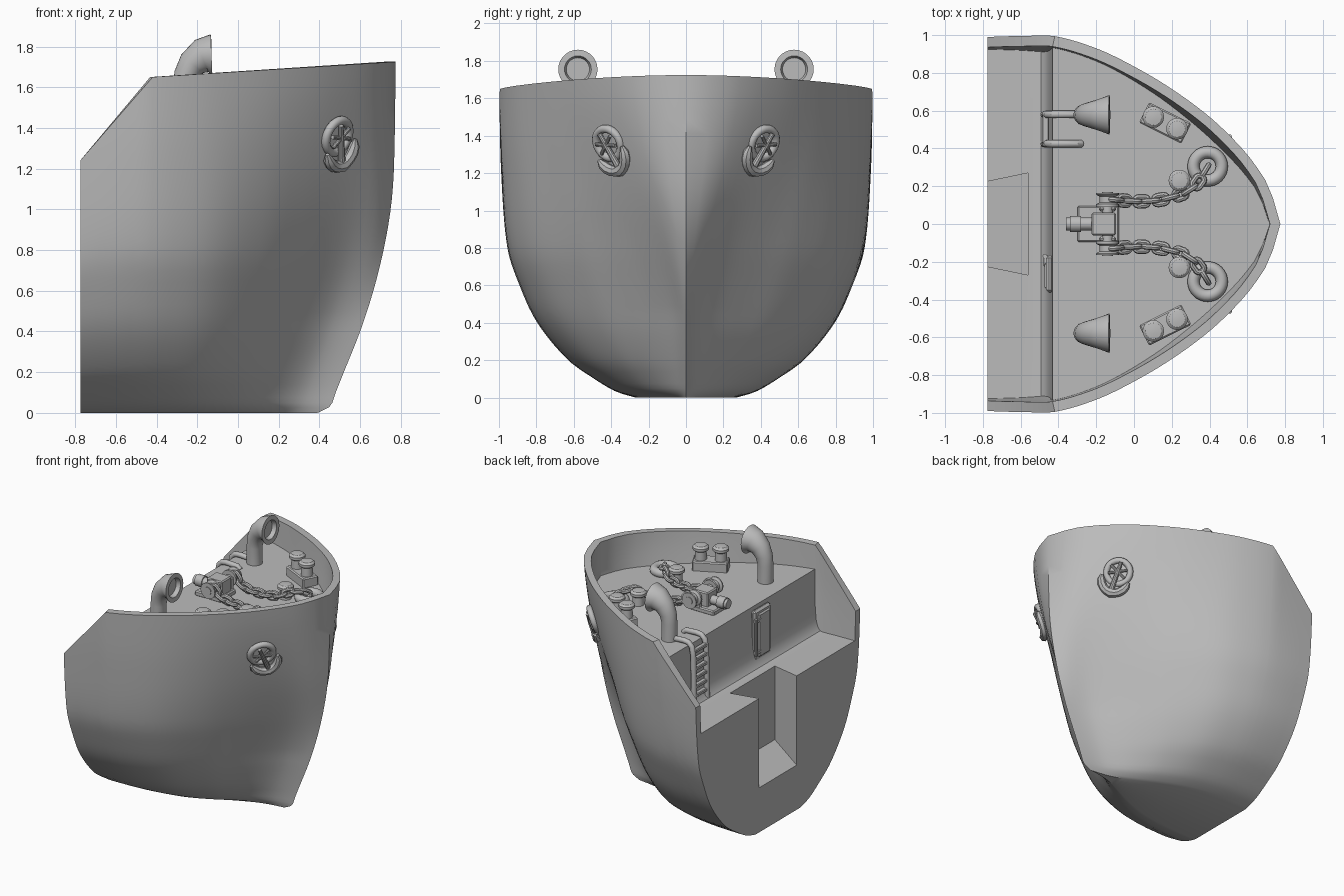
import bpy, bmesh, math
from mathutils import Vector as V

if "Cube" in bpy.data.objects:
    bpy.data.objects.remove(bpy.data.objects["Cube"])

grey = bpy.data.materials.new("plain_grey")
grey.use_nodes = True
grey.diffuse_color = (0.5, 0.5, 0.5, 1)
grey.node_tree.nodes["Principled BSDF"].inputs["Base Color"].default_value = (0.5, 0.5, 0.5, 1)

STERN, DECK, LOW, WALL = -0.775, 1.47, 1.02, 0.055
parts = []


def finish(name, bm):
    """Turn a bmesh into a named object."""
    bmesh.ops.recalc_face_normals(bm, faces=bm.faces)
    mesh = bpy.data.meshes.new(name)
    bm.to_mesh(mesh)
    bm.free()
    mesh.materials.append(grey)
    ob = bpy.data.objects.new(name, mesh)
    bpy.context.collection.objects.link(ob)
    parts.append(ob)
    return ob


def tube(bm, path, radii, normal, sides=16, closed=False):
    """Sweep a circle along a planar path; normal is the plane's normal."""
    path, normal = [V(p) for p in path], V(normal).normalized()
    count = len(path)
    if isinstance(radii, (int, float)):
        radii = [radii] * count
    rings, last = [], None
    for k, p in enumerate(path):
        a = path[k - 1] if k or closed else p
        b = path[(k + 1) % count] if k < count - 1 or closed else p
        t = (b - a).normalized()
        if last and t.dot(last) < 0 and not closed:
            t = -t
        last, side = t, t.cross(normal)
        angles = [math.tau * i / sides for i in range(sides)]
        rings.append([bm.verts.new(p + radii[k] * (math.cos(q) * normal + math.sin(q) * side)) for q in angles])
    for k in range(count if closed else count - 1):
        r, s = rings[k], rings[(k + 1) % count]
        for i in range(sides):
            j = (i + 1) % sides
            bm.faces.new((r[i], r[j], s[j], s[i]))
    if not closed:
        bm.faces.new(rings[0])
        bm.faces.new(rings[-1])


def box(bm, center, size, turn=0, bevel=0.008):
    before = set(bm.verts)
    made = bmesh.ops.create_cube(bm, size=1)["verts"]
    bmesh.ops.scale(bm, vec=size, verts=made)
    edges = list({e for v in made for e in v.link_edges})
    bmesh.ops.bevel(bm, geom=edges, offset=bevel, segments=1, affect='EDGES')
    c, s = math.cos(turn), math.sin(turn)
    for v in bm.verts:
        if v not in before:
            x, y, z = v.co
            v.co = V(center) + V((c * x - s * y, s * x + c * y, z))


def ring(bm, center, axis, major, minor):
    axis = V(axis).normalized()
    u = axis.orthogonal().normalized()
    w = axis.cross(u)
    path = [V(center) + major * (math.cos(a) * u + math.sin(a) * w)
            for a in (math.tau * i / 32 for i in range(32))]
    tube(bm, path, minor, axis, 12, True)


def post(bm, x, y, base, height, r):
    """Mushroom-headed mooring post."""
    prof = [(0.75, 0), (0.7, 0.6), (1, 0.7), (1, 0.86), (0.75, 0.97), (0.3, 1)]
    tube(bm, [(x, y, base + height * h) for _, h in prof], [r * q for q, _ in prof], (1, 0, 0), 20)


def curve(table, v):
    """Smooth interpolation through (input, output) pairs."""
    k = max(i for i in range(len(table) - 1) if i == 0 or table[i][0] <= v)

    def slope(i):
        a, b = table[max(i - 1, 0)], table[min(i + 1, len(table) - 1)]
        return (b[1] - a[1]) / (b[0] - a[0])
    (a, p), (b, q) = table[k], table[k + 1]
    h = b - a
    t = min(max((v - a) / h, 0), 1)
    return (p * (1 + 2 * t) * (1 - t) ** 2 + q * t * t * (3 - 2 * t)
            + h * t * (1 - t) * (slope(k) * (1 - t) - slope(k + 1) * t))


# Hull shape: half-breadth by height, stem by height, rim and hollow lower outlines by length
BREADTH = [(0, .27), (.03, .37), (.1, .49), (.2, .63), (.4, .795), (.6, .89), (.8, .955), (1.24, .99), (1.65, 1), (1.73, 1)]
STEM = [(0, .39), (.03, .45), (.1, .48), (.2, .52), (.4, .6), (.6, .665), (.8, .715), (1, .75), (1.2, .766), (1.73, .775)]
OUTLINE = [(0, 1), (.12, 1), (.23, .995), (.372, .93), (.5, .835), (.63, .715), (.76, .565), (.857, .42), (.92, .3), (.965, .18), (1, 0)]
ENTRY = [(0, 1), (.15, .985), (.3, .93), (.45, .81), (.6, .58), (.71, .36), (.8, .19), (.87, .09), (.93, .04), (1, 0)]


def hull_point(t, z, inset=0.0):
    s = min(max((1.7 - z) / 1.25, 0), 1)
    mix = 0.5 * s + 0.5 * s * s * (3 - 2 * s)
    full, fine = curve(OUTLINE, t), curve(ENTRY, t)
    y = curve(BREADTH, z) * (full + (fine - full) * mix)
    length = curve(STEM, z) - STERN
    return V((STERN + t * (length - inset), max(0, y * (1 - inset)), z))


def rim(t):
    x = STERN + t * 1.55
    return 1.24 + 0.41 * t / 0.23 if t < 0.23 else 1.65 + 0.063 * (x + 0.42)


# Hull with bulwark and two deck levels, as one closed skin; the step has a hollow foot
foot = {0.192: 1.025, 0.205: 1.05, 0.215: 1.1, 0.222: 1.2, 0.226: 1.32}
cols = [0, 0.06, 0.12, 0.175] + list(foot) + [0.23 + 0.77 * i / 30 for i in range(31)]
rows = [(i / 32) ** 1.5 for i in range(33)]
bm = bmesh.new()
strips = []
for t in cols:
    floor = DECK if t >= 0.23 else foot.get(t, LOW)
    outer = [hull_point(t, s * rim(t)) for s in rows]
    inner = [hull_point(t, rim(t) + (floor - rim(t)) * i / 4, WALL) for i in range(5)]
    half = outer + inner
    loop = half + [V((p.x, -p.y, p.z)) for p in reversed(half)]
    strips.append([bm.verts.new(p) for p in loop])
n = len(strips[0])
for a, b in zip(strips, strips[1:]):
    for i in range(n):
        j = (i + 1) % n
        bm.faces.new((a[i], a[j], b[j], b[i]))
bm.faces.new(strips[0])
bmesh.ops.remove_doubles(bm, verts=bm.verts, dist=0.0004)
bmesh.ops.dissolve_degenerate(bm, edges=bm.edges, dist=0.0001)
hull = finish("hull", bm)

# Tapered recess in the stern face
bm = bmesh.new()
for x, y, z in ((-0.8, 0.22, 0.326), (-0.56, 0.27, 0.46)):
    for side in (-1, 1):
        for top in (z, 1.2):
            bm.verts.new((x, side * y, top))
bmesh.ops.convex_hull(bm, input=bm.verts)
cutter = finish("recess_cutter", bm)
cutter.hide_render = True
mod = hull.modifiers.new("recess", 'BOOLEAN')
mod.object, mod.operation, mod.solver = cutter, 'DIFFERENCE', 'EXACT'
bpy.context.view_layer.objects.active = hull
bpy.ops.object.modifier_apply(modifier="recess")
parts.remove(cutter)
bpy.data.objects.remove(cutter)

for side, label in ((1, "port"), (-1, "starboard")):
    # Ventilation cowl
    bm = bmesh.new()
    spine = [(-.265, 1.46), (-.265, 1.6), (-.255, 1.66), (-.225, 1.715), (-.178, 1.753), (-.13, 1.755),
             (-.13, 1.755), (-.16, 1.755)]
    tube(bm, [(x, side * 0.578, z) for x, z in spine],
         [.055, .055, .06, .07, .086, .105, .072, .062], (0, 1, 0), 28)
    finish(label + "_vent_cowl", bm)

    # Twin mooring bollard and single post
    bm = bmesh.new()
    turn = -0.46 * side
    box(bm, (0.165, side * 0.535, 1.5), (0.25, 0.12, 0.08), turn)
    for d in (-0.07, 0.07):
        post(bm, 0.165 + d * math.cos(turn), side * 0.535 + d * math.sin(turn), 1.53, 0.12, 0.057)
    finish(label + "_bollard", bm)
    bm = bmesh.new()
    post(bm, 0.24, side * 0.23, DECK - 0.01, 0.12, 0.057)
    finish(label + "_post", bm)

    # Chain pipe ring on deck
    bm = bmesh.new()
    ring(bm, (0.39, side * 0.305, 1.49), (0, 0, 1), 0.075, 0.032)
    finish(label + "_chain_ring", bm)

    # Chain of alternating links
    bm = bmesh.new()
    px = [(0, -.12), (.3, .03), (.55, .17), (.8, .31), (1, .395)]
    py = [(0, .13), (.3, .12), (.55, .135), (.8, .19), (1, .31)]
    pz = [(0, 1.6), (.15, 1.53), (.6, 1.51), (.85, 1.55), (1, 1.5)]

    def chain(s):
        return V((curve(px, s), side * curve(py, s), curve(pz, s)))
    for i in range(11):
        s = (i + 0.5) / 11
        c, d = chain(s), (chain(s + 0.02) - chain(s - 0.02)).normalized()
        flat = V((0, 0, 1)).cross(d).normalized()
        across = flat if i % 2 else d.cross(flat)
        path = []
        for k in range(16):
            a = math.tau * (k + 0.5) / 16
            path.append(c + d * (0.024 * math.cos(a) + math.copysign(0.014, math.cos(a))) + across * 0.024 * math.sin(a))
        tube(bm, path, 0.015, d.cross(across), 8, True)
    finish(label + "_chain", bm)

    # Anchor resting in its hull ring
    bm = bmesh.new()
    c = hull_point((0.485 - STERN) / (curve(STEM, 1.36) - STERN), 1.36)
    c.y *= side
    out = V((0.77, side * 0.64, -0.35)).normalized()
    down = V((0.26, side * -0.31, -1))
    down = (down - out * down.dot(out)).normalized()
    across = out.cross(down)
    ring(bm, c + out * 0.005, out, 0.083, 0.022)
    o = c + out * 0.03
    tube(bm, [o - down * 0.07, o + down * 0.16], [0.013, 0.02], out, 10)
    for tilt in (-1, 1):
        tube(bm, [o + down * 0.03 * tilt - across * 0.06, o - down * 0.03 * tilt + across * 0.06], 0.01, out, 10)
    arc = [o + down * (0.04 + 0.115 * math.cos(a)) + across * 0.1 * math.sin(a)
           for a in (math.radians(-85 + 17 * k) for k in range(11))]
    tube(bm, arc, [0.01, .026, .03, .03, .03, .034, .03, .03, .03, .026, .01], out, 8)
    finish(label + "_anchor", bm)

# Anchor windlass
bm = bmesh.new()
box(bm, (-0.19, 0, 1.485), (0.22, 0.19, 0.04))
box(bm, (-0.16, 0, 1.55), (0.13, 0.12, 0.12))
tube(bm, [(-0.14, -0.17, 1.57), (-0.14, 0.17, 1.57)], 0.03, (1, 0, 0))
tube(bm, [(-0.36, 0, 1.54), (-0.2, 0, 1.54)], 0.034, (0, 0, 1))
tube(bm, [(-0.34, 0, 1.54), (-0.28, 0, 1.54)], 0.043, (0, 0, 1))
for s in (-1, 1):
    tube(bm, [(-0.14, s * y, 1.57) for y in (.09, .105, .115, .145, .155, .165)],
         [.06, .06, .042, .042, .06, .06], (1, 0, 0), 20)
    box(bm, (-0.14, s * 0.08, 1.53), (0.09, 0.025, 0.12))
finish("windlass", bm)

# Ladder hooked over the deck edge
bm = bmesh.new()
for y in (0.425, 0.58):
    tube(bm, [(-.475, y, 1.02), (-.468, y, 1.4), (-.455, y, 1.465), (-.43, y, 1.49), (-.39, y, 1.495),
              (-.3, y, 1.49), (-.28, y, 1.47)], 0.02, (0, 1, 0), 12)
for i in range(6):
    box(bm, (-0.468, 0.5025, 1.09 + 0.068 * i), (0.035, 0.15, 0.026), 0, 0.005)
finish("ladder", bm)

# Door on the bulkhead, with frame bars
bm = bmesh.new()
box(bm, (-0.445, -0.265, 1.25), (0.04, 0.2, 0.39), 0, 0.015)
box(bm, (-0.46, -0.275, 1.25), (0.03, 0.14, 0.33), 0, 0.01)
tube(bm, [(-0.472, -0.17, 1.11), (-0.472, -0.17, 1.39)], 0.012, (1, 0, 0), 10)
for z in (1.13, 1.37):
    box(bm, (-0.467, -0.195, z), (0.025, 0.06, 0.025), 0, 0.004)
finish("bulkhead_door", bm)

bpy.ops.object.select_all(action='DESELECT')
for ob in parts:
    ob.select_set(True)
bpy.context.view_layer.objects.active = hull
bpy.ops.object.shade_smooth_by_angle(angle=math.radians(35))
